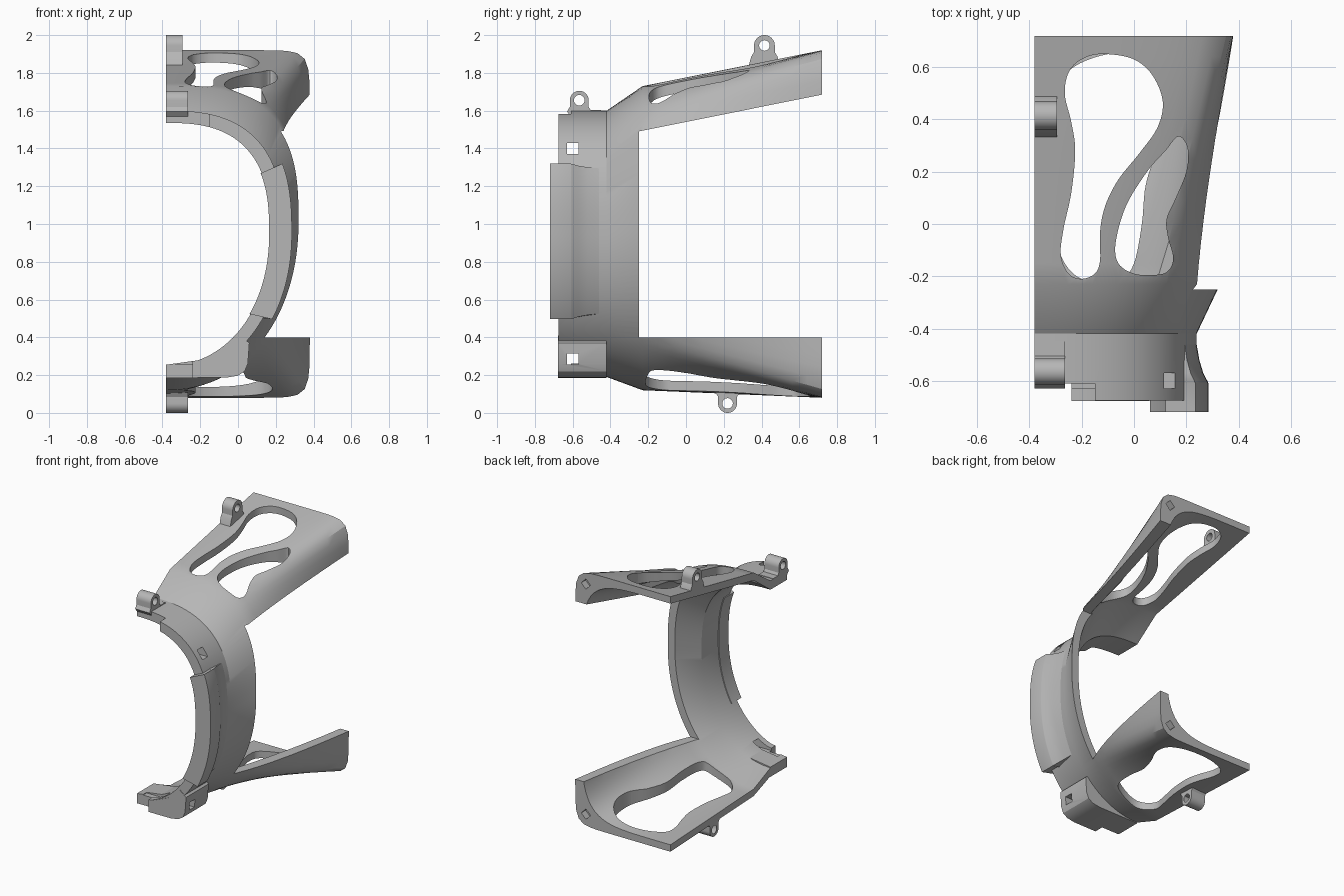
import bpy, bmesh, math
from mathutils import Vector

cube = bpy.data.objects.get("Cube")
if cube:
    bpy.data.objects.remove(cube)

grey = bpy.data.materials.new("matt grey")
grey.use_nodes = True
COLOUR = (0.47, 0.47, 0.47, 1)
grey.diffuse_color = COLOUR
grey.node_tree.nodes["Principled BSDF"].inputs["Base Color"].default_value = COLOUR
CUT_X = -0.38


def finish(name, bm):
    bmesh.ops.recalc_face_normals(bm, faces=bm.faces)
    mesh = bpy.data.meshes.new(name)
    bm.to_mesh(mesh)
    bm.free()
    mesh.materials.append(grey)
    obj = bpy.data.objects.new(name, mesh)
    bpy.context.collection.objects.link(obj)
    return obj


def loft(name, rings):
    """Closed solid through matching closed rings of points."""
    bm = bmesh.new()
    rows = [[bm.verts.new(p) for p in ring] for ring in rings]
    n = len(rows[0])
    for a, b in zip(rows, rows[1:]):
        for i in range(n):
            j = (i + 1) % n
            bm.faces.new((a[i], a[j], b[j], b[i]))
    for row in (rows[0], rows[-1]):
        for i in range(n // 2 - 1):
            bm.faces.new((row[i], row[i + 1], row[n - 2 - i], row[n - 1 - i]))
    return finish(name, bm)


def prism(name, points, axis, low, high):
    """Extrude a flat outline along one axis."""
    def place(p, h):
        v = list(p)
        v.insert("xyz".index(axis), h)
        return v
    bm = bmesh.new()
    face = bm.faces.new([bm.verts.new(place(p, low)) for p in points])
    out = bmesh.ops.extrude_face_region(bm, geom=[face])
    move = Vector(place((0, 0), high - low))
    bmesh.ops.translate(bm, vec=move, verts=[v for v in out["geom"] if isinstance(v, bmesh.types.BMVert)])
    return finish(name, bm)


def box(name, x, y, z):
    return prism(name, [(x[0], y[0]), (x[1], y[0]), (x[1], y[1]), (x[0], y[1])], "z", *z)


def cut(target, cutter):
    mod = target.modifiers.new("cut", "BOOLEAN")
    mod.operation = "DIFFERENCE"
    mod.solver = "EXACT"
    mod.object = cutter
    bpy.context.view_layer.objects.active = target
    bpy.ops.object.modifier_apply(modifier=mod.name)
    bpy.data.objects.remove(cutter)


def smooth_outline(points, steps=6):
    """Closed Catmull-Rom curve through a few points."""
    pts = [Vector(p) for p in points]
    n, out = len(pts), []
    for i in range(n):
        a, b, c, d = (pts[(i + k) % n] for k in (-1, 0, 1, 2))
        for s in range(steps):
            t = s / steps
            out.append(0.5 * (2 * b + (c - a) * t + (2 * a - 5 * b + 4 * c - d) * t * t
                              + (3 * b - a - 3 * c + d) * t ** 3))
    return out


def arc(width, top, bottom, mid, n_up, n_low, lo=-90, hi=90, count=72):
    """Half of a squared oval, as x-z points from lo to hi degrees."""
    pts = []
    for i in range(count + 1):
        t = math.radians(lo + (hi - lo) * i / count)
        c, s = max(math.cos(t), 0), math.sin(t)
        h, n = (top - mid, n_up) if s > 0 else (mid - bottom, n_low)
        r = ((c / width) ** n + (abs(s) / h) ** n) ** (-1 / n)
        pts.append(Vector((CUT_X + r * c, mid + r * s)))
    return pts


def wall(outer, inner, y=0):
    return [(p.x, y, p.y) for p in outer] + [(p.x, y, p.y) for p in reversed(inner)]


def blend(a, b, t, y):
    return [(p[0] + (q[0] - p[0]) * t, y, p[2] + (q[2] - p[2]) * t) for p, q in zip(a, b)]


# Duct shell: oval collar, flare, then a gradual change to a rounded rectangle
collar = wall(arc(.62, 1.6, .19, .95, 2.65, 2.1), arc(.55, 1.535, .25, .95, 2.65, 2.1))
flare = wall(arc(.71, 1.73, .12, 1.02, 2.85, 2.1), arc(.655, 1.675, .17, 1.02, 2.85, 2.1))
mouth = wall(arc(.76, 1.92, .08, 1, 16, 16), arc(.71, 1.87, .13, 1, 5.5, 5.5))
rings = [blend(collar, collar, 0, -.675), blend(collar, collar, 0, -.42)]
rings += [blend(flare, mouth, i / 12, -.23 + .95 * i / 12) for i in range(13)]
body = loft("duct_shell", rings)

# Side opening leaves an upper and a lower arm
cut(body, prism("window", [(-.25, .4), (.9, .4), (.9, 1.721), (-.25, 1.49)], "x", -.6, .6))

# Lightening holes in the arms
inner_edge = [(-.28, -.12), (-.27, -.02), (-.24, .12), (-.225, .28), (-.24, .39), (-.265, .5), (-.245, .59)]
long_hole = inner_edge + [(-.18, .64), (-.1, .65), (0, .63), (.07, .57), (.11, .47), (.09, .37), (.02, .27),
                          (-.06, .17), (-.11, .07), (-.13, -.03), (-.13, -.14), (-.15, -.19), (-.2, -.21), (-.25, -.19)]
corner_hole = [(.17, .335), (.12, .28), (.05, .2), (-.03, .07), (-.07, -.07), (-.06, -.15), (0, -.19),
               (.08, -.195), (.13, -.18), (.15, -.13), (.13, -.05), (.125, .02), (.16, .1), (.2, .2), (.205, .29)]
lower_hole = inner_edge + [(-.1, .65), (.08, .645), (.175, .57), (.165, .43), (.09, .28), (.045, .15),
                           (.03, 0), (0, -.15), (-.05, -.2), (-.2, -.21)]
for outline, low, high in ((long_hole, 1.3, 2.2), (corner_hole, 1.3, 2.2), (lower_hole, -.2, .39)):
    cut(body, prism("hole", smooth_outline(outline), "z", low, high))

# Shallow diamond sockets in the rear corners
for z in (.17, 1.83):
    d = .037
    cut(body, prism("socket", [(.295 - d, z), (.295, z - d), (.295 + d, z), (.295, z + d)], "y", .67, .8))

# Lower collar block, rounded on its outer corner
block = prism("lower_block", [(CUT_X, .185), (-.06, .187), (0, .197), (.035, .22), (.052, .26), (.06, .37),
                              (.01, .41), (-.08, .33), (-.2, .28), (CUT_X, .255)], "y", -.678, -.42)

# Steps in the front ends of the collar, and its square peg holes
cut(body, box("step", (-.6, -.15), (-.8, -.61), (1.3, 1.8)))
cut(body, box("peg_hole", (-.1, .4), (-.63, -.57), (1.37, 1.43)))
for part in (body, block):
    cut(part, box("step", (-.6, -.24), (-.8, -.61), (.1, .4)))
    cut(part, box("peg_hole", (-.33, .3), (-.63, -.57), (.257, .315)))

# Front side rail that fades back into the collar
rail_rings = []
for y, grow, inner in ((-.72, .045, .545), (-.61, .045, .545), (-.605, .043, .57), (-.57, .025, .57),
                       (-.52, .01, .57), (-.45, -.002, .57)):
    rail_rings.append(wall(arc(.62 + grow, 1.6 + grow, .19 - grow, .95, 2.65, 2.1, -39, 31, 40),
                           arc(inner, .985 + inner, .8 - inner, .95, 2.65, 2.1, -44, 32.5, 40), y))
rail = loft("side_rail", rail_rings)


def lug(name, y, z, r, sign, x_end, base, half_base):
    """Rounded ear with a cross hole and a flared foot."""
    top = [(y + r * math.cos(a), z + sign * r * math.sin(a)) for a in (math.pi * i / 20 for i in range(21))]
    foot = z - sign * .035
    pts = [(y + half_base, base), (y + r + .015, foot - sign * .025), (y + r, foot)] + top
    pts += [(y - r, foot), (y - r - .015, foot - sign * .025), (y - half_base, base)]
    obj = prism(name, pts, "x", CUT_X, x_end)
    ring = [(y + .028 * math.cos(a), z + .028 * math.sin(a)) for a in (math.tau * i / 24 for i in range(24))]
    cut(obj, prism("bore", ring, "x", -.6, .2))
    return obj


# Fastening lugs and the thick pad under the front one
lugs = [lug("front_lug", -.565, 1.655, .05, 1, -.265, 1.57, .045),
        lug("rear_lug", .415, 1.945, .055, 1, -.295, 1.83, .085),
        lug("lower_lug", .22, .05, .05, -1, -.265, .11, .08)]
pad = box("front_lug_pad", (CUT_X, -.265), (-.61, -.45), (1.535, 1.603))

for obj in [body, block, rail, pad] + lugs:
    bpy.ops.object.select_all(action="DESELECT")
    obj.select_set(True)
    bpy.context.view_layer.objects.active = obj
    bpy.ops.object.shade_smooth_by_angle(angle=math.radians(28))
